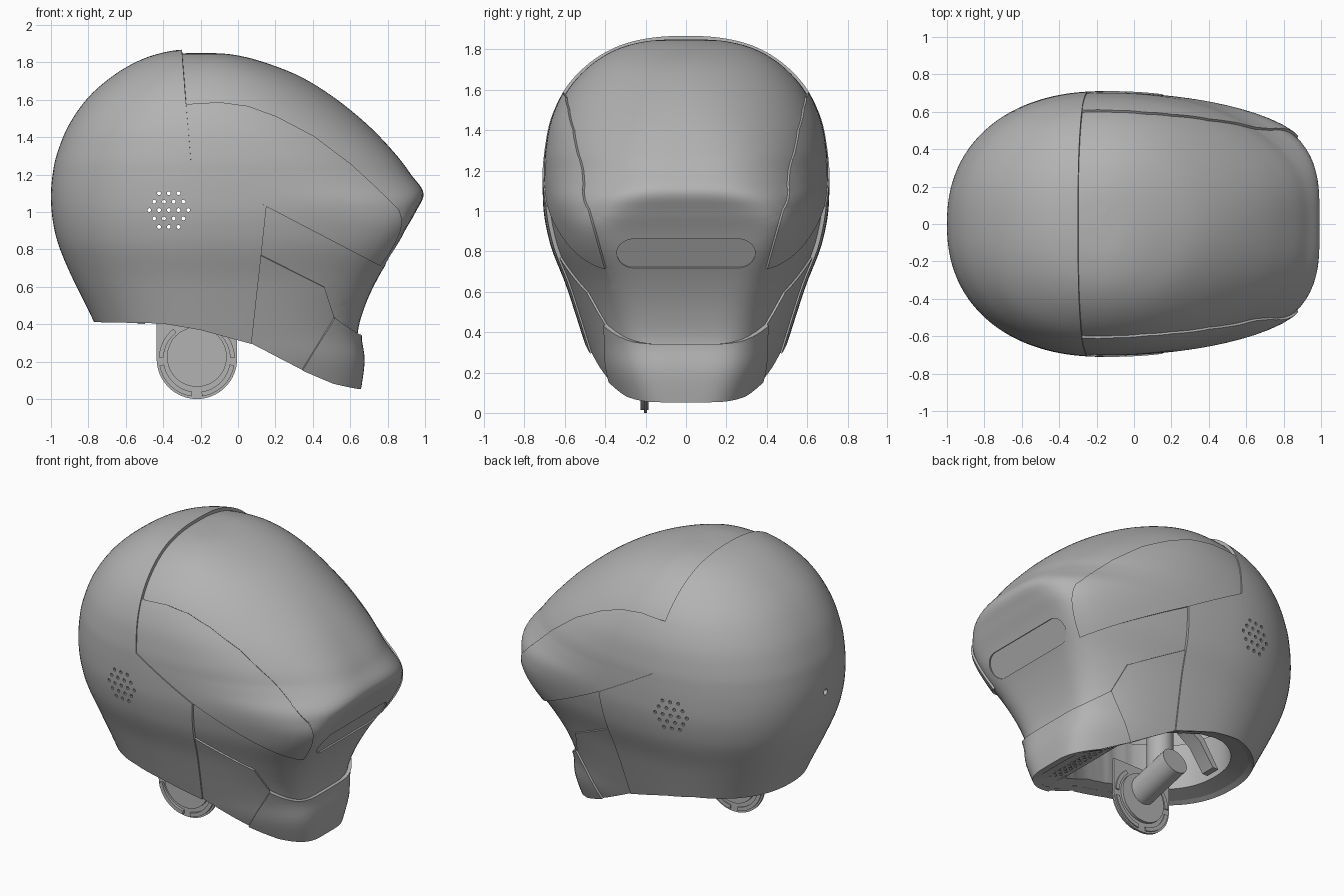
import bpy, bmesh, math
from mathutils import Vector, Matrix

if "Cube" in bpy.data.objects:
    bpy.data.objects.remove(bpy.data.objects["Cube"])

grey = bpy.data.materials.new("mid grey")
grey.use_nodes = True
grey.diffuse_color = (0.45, 0.45, 0.45, 1)
grey.node_tree.nodes["Principled BSDF"].inputs["Base Color"].default_value = (0.45, 0.45, 0.45, 1)


def add_object(name, bm):
    mesh = bpy.data.meshes.new(name)
    bm.to_mesh(mesh)
    bm.free()
    obj = bpy.data.objects.new(name, mesh)
    bpy.context.collection.objects.link(obj)
    return obj


def finish(obj):
    """Bake modifiers, then colour and shade the part."""
    bpy.context.view_layer.update()
    graph = bpy.context.evaluated_depsgraph_get()
    obj.data = bpy.data.meshes.new_from_object(obj.evaluated_get(graph))
    obj.modifiers.clear()
    obj.data.materials.clear()
    obj.data.materials.append(grey)
    bpy.ops.object.select_all(action='DESELECT')
    obj.select_set(True)
    bpy.context.view_layer.objects.active = obj
    bpy.ops.object.shade_smooth_by_angle(angle=math.radians(32))


def cylinder(bm, a, b, r, sides=32):
    a, b = Vector(a), Vector(b)
    turn = (b - a).to_track_quat('Z', 'Y').to_matrix().to_4x4()
    bmesh.ops.create_cone(bm, cap_ends=True, segments=sides, radius1=r, radius2=r,
                          depth=(b - a).length, matrix=Matrix.Translation((a + b) / 2) @ turn)


def prism(bm, points, depth):
    """Extrude a closed loop of points by the depth vector."""
    face = bm.faces.new([bm.verts.new(p) for p in points])
    new = bmesh.ops.extrude_face_region(bm, geom=[face])["geom"]
    bmesh.ops.translate(bm, vec=depth, verts=[g for g in new if isinstance(g, bmesh.types.BMVert)])
    bmesh.ops.recalc_face_normals(bm, faces=bm.faces)


# Head body: height, back, front, half width, front squareness
LEVELS = [
    (1.85, -.25, -.15, .06, 2), (1.84, -.36, -.02, .2, 2), (1.8, -.5, .14, .345, 2),
    (1.72, -.645, .34, .475, 2), (1.6, -.785, .53, .585, 2.1), (1.45, -.89, .71, .655, 2.4),
    (1.3, -.95, .85, .684, 2.9), (1.2, -.971, .925, .69, 3.3), (1.1, -.98, .992, .69, 4),
    (1, -.976, .95, .685, 7), (.9, -.96, .893, .668, 11), (.8, -.93, .84, .64, 10),
    (.65, -.865, .75, .58, 7.5), (.5, -.79, .68, .53, 6), (.35, -.72, .64, .482, 5.5),
    (.2, -.66, .655, .43, 5), (.02, -.6, .63, .345, 4.5)]
MID, SIDES, STEPS = -.15, 120, 5


def spline(i, t):
    """Smooth blend of the levels between i and i + 1."""
    p = [LEVELS[max(0, min(len(LEVELS) - 1, i + k))] for k in (-1, 0, 1, 2)]
    return [b + .5 * t * (c - a + t * (2 * a - 5 * b + 4 * c - d + t * (3 * (b - c) + d - a)))
            for a, b, c, d in zip(*p)]


def outline(level, k):
    z, back, front, width, n = level
    angle = 2 * math.pi * k / SIDES
    c, s = math.cos(angle), math.sin(angle)
    power = 2.25 if c < 0 else n
    r = (abs(c) ** power + abs(s) ** power) ** (-1 / power)
    if c < 0:
        return Vector((MID + (MID - back) * c * r, width * s * r, z))
    taper = .27 * max(0, min(1, (1.75 - z) / .55))
    return Vector((MID + (front - MID) * c * r, width * s * r * (1 - taper * (c * r) ** 2), z))


rows = [spline(i, j / STEPS) for i in range(len(LEVELS) - 1) for j in range(STEPS)] + [LEVELS[-1]]
body = bmesh.new()
rings = [[body.verts.new(outline(row, k)) for k in range(SIDES)] for row in rows]
body.faces.new(rings[0])
for upper, lower in zip(rings, rings[1:]):
    for k in range(SIDES):
        m = (k + 1) % SIDES
        body.faces.new((upper[k], lower[k], lower[m], upper[m]))
bmesh.ops.recalc_face_normals(body, faces=body.faces)

# Panel outlines in side elevation
BOTTOM = [(-1.2, .42), (-.77, .42), (-.4, .41), (-.2, .375), (.07, .3),
          (.34, .16), (.5, .09), (.66, .05), (.9, .03)]
BROW = [(-.276, 1.57), (-.1, 1.58), (.05, 1.56), (.2, 1.505), (.4, 1.4),
        (.6, 1.25), (.75, 1.11), (.915, .95)]
PANELS = {
    "below": BOTTOM + [(.9, -.2), (-1.2, -.2)],
    "back_shell": [(-1.2, 2), (-.31, 2), BROW[0], (-.25, 1.26), (.15, 1.03), (.037, 0), (-1.2, 0)],
    "visor_side_panels": BROW + [(1.1, .85), (.95, .6175), (.15, 1.03), (-.25, 1.26)],
    "jaw_plates": [(.122, .77), (.46, .6), (.51, .44), (.243, 0), (.037, 0)],
    "chin_guard": [(.243, 0), (.51, .44), (.64, .34), (.9, .33), (.9, 0)]}
OFFSETS = {"back_shell": .02, "visor_side_panels": .013, "jaw_plates": .011,
           "chin_guard": .022, "visor_and_face": 0}


def inside(x, z, poly):
    hit = False
    for (ax, az), (bx, bz) in zip(poly, poly[1:] + poly[:1]):
        if (az > z) != (bz > z) and x < ax + (z - az) * (bx - ax) / (bz - az):
            hit = not hit
    return hit


def cut(faces, point, normal):
    geom = set(faces)
    for f in faces:
        geom.update(f.verts)
        geom.update(f.edges)
    bmesh.ops.bisect_plane(body, geom=list(geom), dist=1e-4, plane_co=point, plane_no=normal)


def near(face, a, b):
    c = face.calc_center_median()
    p, d = Vector((c.x, c.z)), b - a
    t = max(0, min(1, (p - a).dot(d) / d.dot(d)))
    return (p - a - d * t).length < .1


# Cut the seams into the body
for poly in PANELS.values():
    for a, b in zip(poly, poly[1:] + poly[:1]):
        a, b = Vector(a), Vector(b)
        faces = [f for f in body.faces if near(f, a, b)]
        if faces:
            cut(faces, (a.x, 0, a.y), (a.y - b.y, 0, b.x - a.x))
for side in (1, -1):
    faces = [f for f in body.faces if f.calc_center_median().x > .65
             and .62 < f.calc_center_median().z < 1.02]
    cut(faces, (0, .39 * side, .7), (0, side, -.28))


def panel_of(face):
    c = face.calc_center_median()
    for name, poly in PANELS.items():
        if inside(c.x, c.z, poly):
            if name == "visor_side_panels" and c.x > .7 and abs(c.y) < .39 + .28 * (c.z - .7):
                continue
            return name
    return "visor_and_face"


# Cutters: ear vents, rear port and front slot
vents = bmesh.new()
for row, count in enumerate((3, 4, 5, 4, 3)):
    for i in range(count):
        x, z = -.37 + .052 * (i - (count - 1) / 2), 1.01 + .045 * (row - 2)
        cylinder(vents, (x, -1, z), (x, 1, z), .0105, 10)
cylinder(vents, (-1.1, -.03, 1.06), (-.88, -.03, 1.06), .02, 16)
vent_cutter = add_object("vent_cutter", vents)

slot = bmesh.new()
out, up = Vector((1, 0, -.56)).normalized(), Vector((.56, 0, 1)).normalized()
pill = []
for k in range(32):
    a = 2 * math.pi * (k + .5) / 32
    y = .26 * math.copysign(1, math.cos(a)) + .083 * math.cos(a)
    pill.append(Vector((.833, y, .788)) + up * .083 * math.sin(a) - out * .012)
prism(slot, pill, out * .08)
slot_cutter = add_object("slot_cutter", slot)
cutters = {"back_shell": vent_cutter, "visor_and_face": slot_cutter}

# Split the body into thick panels at slightly different heights
body.normal_update()
body.faces.ensure_lookup_table()
labels = [panel_of(f) for f in body.faces]
for name, offset in OFFSETS.items():
    part = body.copy()
    for v in part.verts:
        v.co += v.normal * offset
    part.faces.ensure_lookup_table()
    drop = [f for f, label in zip(part.faces, labels) if label != name]
    bmesh.ops.delete(part, geom=drop, context='FACES')
    obj = add_object(name, part)
    thick = obj.modifiers.new("thickness", 'SOLIDIFY')
    thick.thickness, thick.offset = .05, -1
    if name in cutters:
        cutters[name].hide_render = True
        hole = obj.modifiers.new("holes", 'BOOLEAN')
        hole.operation, hole.solver, hole.object = 'DIFFERENCE', 'EXACT', cutters[name]
    finish(obj)
body.free()
for cutter in cutters.values():
    bpy.data.objects.remove(cutter)


# Underside rim, chin floor and inner collar
def bottom_height(x):
    for (ax, az), (bx, bz) in zip(BOTTOM, BOTTOM[1:]):
        if x <= bx:
            return az + (x - ax) * (bz - az) / (bx - ax)
    return BOTTOM[-1][1]


rim = bmesh.new()
loops = []
for k in range(SIDES):
    z = .3
    for _ in range(12):
        p = outline(min(rows, key=lambda row: abs(row[0] - z)), k)
        z = bottom_height(p.x)
    x, y = min(-.1 + (p.x + .1) * .82, .33), p.y * .8
    loops.append([rim.verts.new(co) for co in (
        (-.1 + (p.x + .1) * .98, p.y * .98, z + .004),
        (x, y, bottom_height(x) + .03), (x, y, bottom_height(x) + .33))])
for a, b in zip(loops, loops[1:] + loops[:1]):
    for i in (0, 1):
        rim.faces.new((a[i], a[i + 1], b[i + 1], b[i]))
bmesh.ops.recalc_face_normals(rim, faces=rim.faces)
finish(add_object("underside_rim", rim))

grille = bmesh.new()
for i in range(3):
    for j in range(-4, 5):
        x = .42 + .045 * i
        z = .05 + .14 * (.65 - x) / .32
        cylinder(grille, (x, .045 * j, z - .004), (x, .045 * j, z + .01), .011, 10)
finish(add_object("chin_grille", grille))

# Neck mount: round-ended plate, hub, ribs, joint and bracket
CX, CZ, R = -.22, .215, .215
plate = bmesh.new()
arc = [math.pi + math.pi * k / 32 for k in range(33)]
loop = [(CX + R * math.cos(a), -.207, CZ + R * math.sin(a)) for a in arc]
prism(plate, loop + [(CX + R, -.207, .43), (CX - R, -.207, .43)], Vector((0, .014, 0)))
finish(add_object("neck_plate", plate))

hub = bmesh.new()
cylinder(hub, (CX, -.225, CZ + .01), (CX, -.175, CZ + .01), .16, 48)
finish(add_object("neck_hub", hub))

for name, start, end in (("lower", 190, 262), ("upper", 128, 178)):
    ribs = bmesh.new()
    for side in (1, -1):
        pts = []
        for r in (.203, .178):
            span = [math.radians(start + (end - start) * i / 12) for i in range(13)]
            pts += [(CX + side * r * math.cos(a), -.225, CZ + r * math.sin(a))
                    for a in (span if r > .19 else span[::-1])]
        prism(ribs, pts, Vector((0, .04, 0)))
    finish(add_object(name + "_neck_ribs", ribs))

joint = bmesh.new()
cylinder(joint, (CX, -.2, .27), (CX, .12, .35), .09)
cylinder(joint, (CX, -.02, .33), (CX, -.02, .75), .08)
finish(add_object("neck_joint", joint))

bracket = bmesh.new()
prism(bracket, [(-.28, .04, .62), (-.4, .04, .54), (-.5, .04, .4), (-.54, .04, .4),
                (-.43, .04, .57), (-.28, .04, .66)], Vector((0, .1, 0)))
finish(add_object("neck_bracket", bracket))
